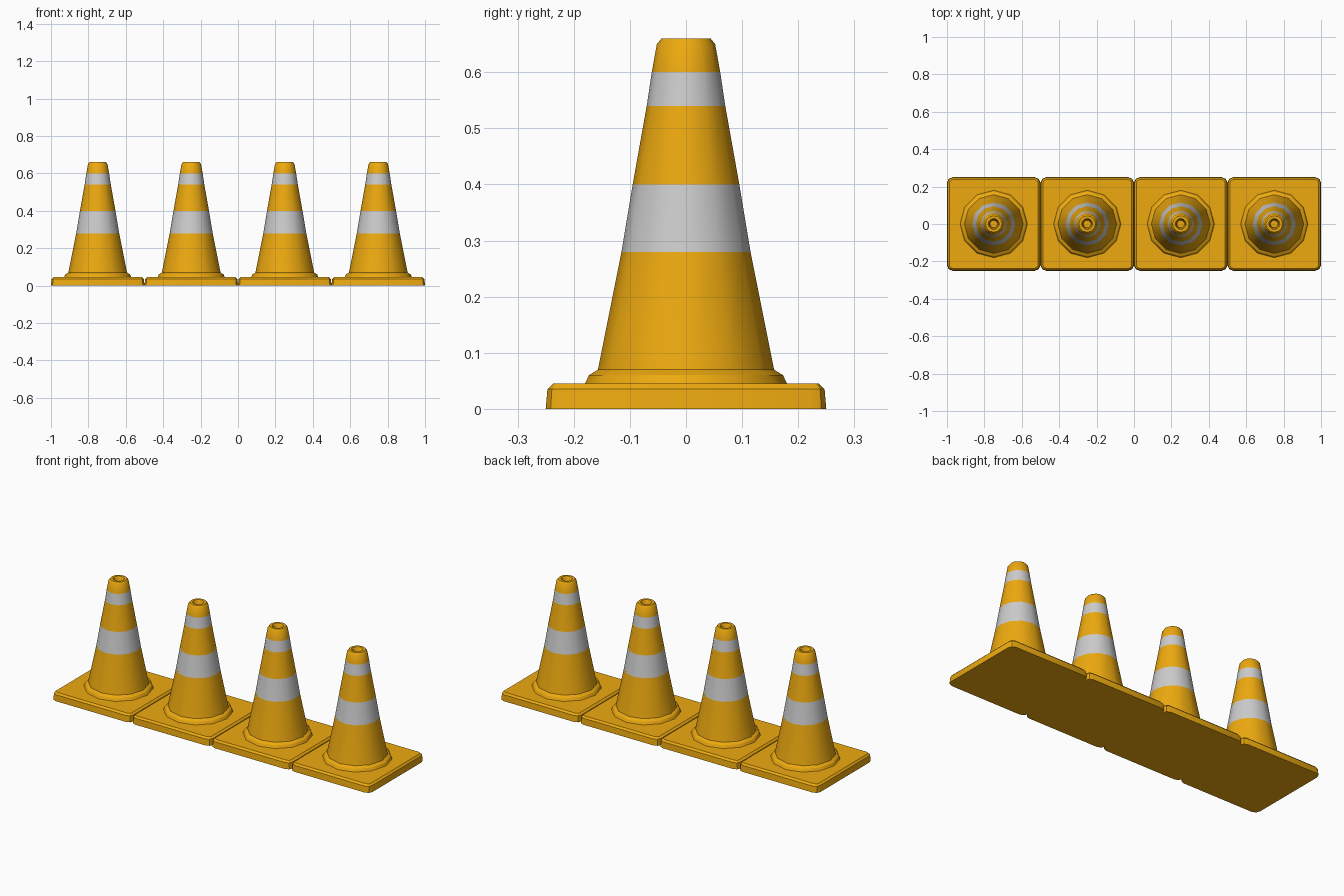
import bpy, bmesh
from math import cos, sin, pi, radians

if "Cube" in bpy.data.objects:
    bpy.data.objects.remove(bpy.data.objects["Cube"])


def material(name, color):
    m = bpy.data.materials.new(name)
    m.diffuse_color = color
    m.use_nodes = True
    m.node_tree.nodes["Principled BSDF"].inputs["Base Color"].default_value = m.diffuse_color
    return m


ORANGE = material("orange_rubber", (0.85, 0.40, 0.005, 1))
SILVER = material("reflective_grey", (0.53, 0.53, 0.53, 1))


def circle(r, n):
    return [(r * cos(2 * pi * i / n), r * sin(2 * pi * i / n)) for i in range(n)]


def rounded_square(half, radius, seg=2):
    pts = []
    for q, (sx, sy) in enumerate([(1, 1), (-1, 1), (-1, -1), (1, -1)]):
        for k in range(seg + 1):
            a = (q + k / seg) * pi / 2
            pts.append((sx * (half - radius) + radius * cos(a),
                        sy * (half - radius) + radius * sin(a)))
    return pts


def loft(name, x, rings, bands=()):
    """Skin a stack of (outline, z) rings, capping both ends."""
    bm = bmesh.new()
    loops = [[bm.verts.new((px, py, z)) for px, py in pts] for pts, z in rings]
    n = len(loops[0])
    for j, (lo, hi) in enumerate(zip(loops, loops[1:])):
        for i in range(n):
            k = (i + 1) % n
            f = bm.faces.new((lo[i], lo[k], hi[k], hi[i]))
            f.material_index = 1 if j in bands else 0
    bm.faces.new(loops[0][::-1])
    bm.faces.new(loops[-1])
    me = bpy.data.meshes.new(name)
    bm.to_mesh(me)
    bm.free()
    me.materials.append(ORANGE)
    me.materials.append(SILVER)
    ob = bpy.data.objects.new(name, me)
    ob.location.x = x
    bpy.context.collection.objects.link(ob)
    bpy.context.view_layer.objects.active = ob
    bpy.ops.object.select_all(action='DESELECT')
    ob.select_set(True)
    bpy.ops.object.shade_smooth_by_angle(angle=radians(32))
    return ob


# cone wall, rim and the tapered hole in the tip
CONE = [(0.157, 0.07), (0.115, 0.28), (0.095, 0.40), (0.070, 0.54), (0.061, 0.60),
        (0.052, 0.65), (0.044, 0.66), (0.030, 0.66), (0.024, 0.65), (0.020, 0.60)]
COLLAR = [(0.180, 0.045), (0.173, 0.06), (0.157, 0.07)]
BASE = [(0.250, 0.0), (0.247, 0.035), (0.237, 0.045)]

for i in range(4):
    x = -0.75 + 0.5 * i
    # square foot
    loft(f"foot_{i+1}", x, [(rounded_square(h, 0.03 - (0.25 - h)), z) for h, z in BASE])
    # twelve-sided collar
    loft(f"collar_{i+1}", x, [(circle(r, 12), z) for r, z in COLLAR])
    # cone body with two reflective bands
    loft(f"cone_{i+1}", x, [(circle(r, 12), z) for r, z in CONE], bands=(1, 3))
